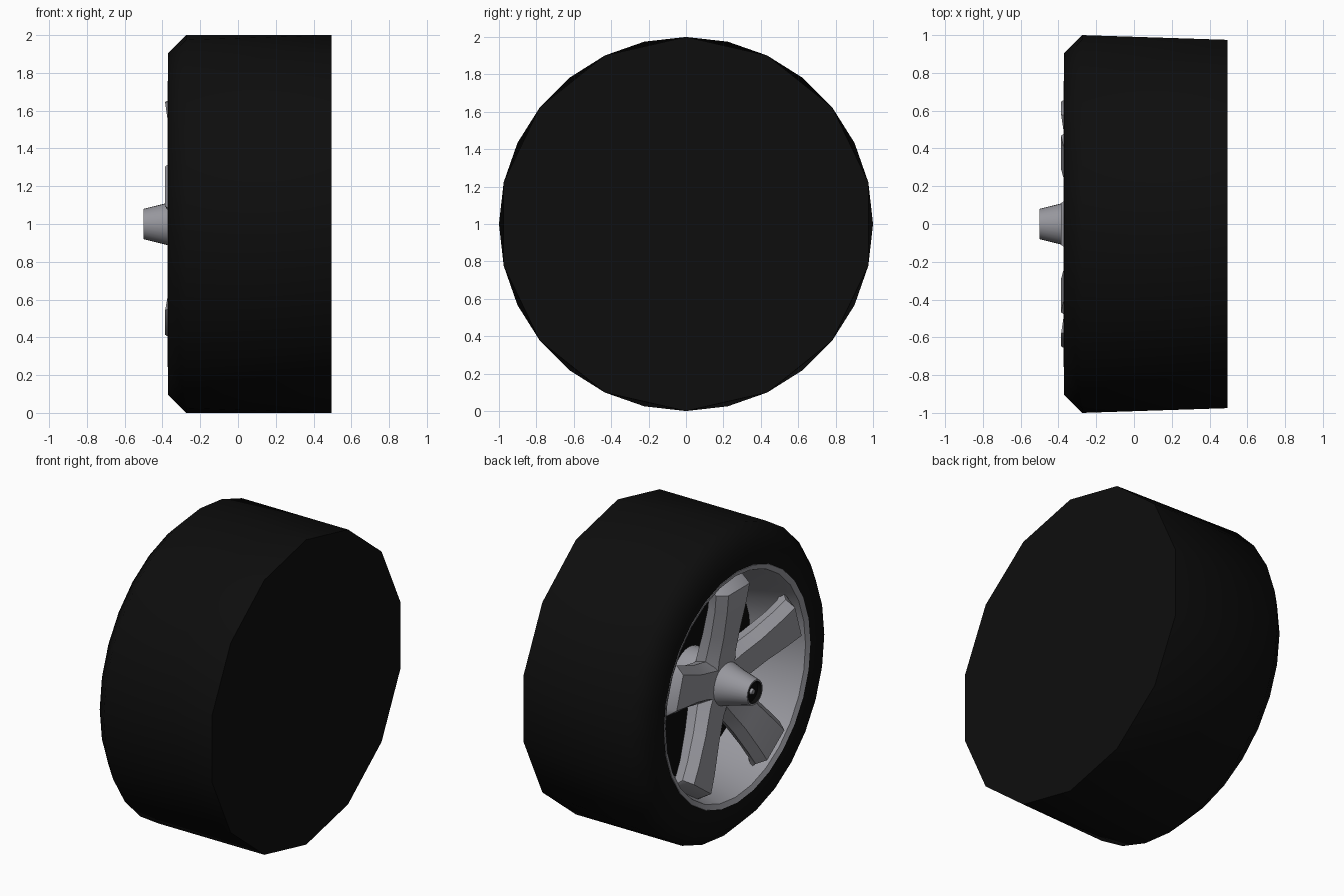
import bpy, bmesh, math

if "Cube" in bpy.data.objects:
    bpy.data.objects.remove(bpy.data.objects["Cube"])

CZ = 1.0      # axle height
N = 28        # sides of the round parts


def mat(name, c):
    m = bpy.data.materials.new(name)
    m.diffuse_color = (*c, 1)
    m.use_nodes = True
    m.node_tree.nodes["Principled BSDF"].inputs["Base Color"].default_value = m.diffuse_color
    return m


RUBBER = mat("black_rubber", (0.004, 0.004, 0.004))
METAL = mat("grey_alloy", (0.31, 0.31, 0.34))
DARK = mat("dark_recess", (0.003, 0.003, 0.003))


def pt(x, r, t, side=0.0):
    """Point at radius r and clock angle t about the axle, shifted sideways."""
    return (x, r * math.sin(t) + side * math.cos(t),
            CZ + r * math.cos(t) - side * math.sin(t))


def ring(bm, x, r, n):
    return [bm.verts.new(pt(x, r, 2 * math.pi * k / n)) for k in range(n)]


def bridge(bm, a, b, m=0):
    n = len(a)
    for k in range(n):
        j = (k + 1) % n
        bm.faces.new((a[k], a[j], b[j], b[k])).material_index = m


def finish(bm, name, mats, angle=40):
    me = bpy.data.meshes.new(name)
    bm.normal_update()
    bm.to_mesh(me)
    bm.free()
    ob = bpy.data.objects.new(name, me)
    bpy.context.collection.objects.link(ob)
    for m in mats:
        me.materials.append(m)
    bpy.ops.object.select_all(action='DESELECT')
    ob.select_set(True)
    bpy.context.view_layer.objects.active = ob
    bpy.ops.object.shade_smooth_by_angle(angle=math.radians(angle))
    return ob


def lathe(name, profile, mats, slots):
    """Turn (x, r) points about the axle, closing the last ring with a cap."""
    bm = bmesh.new()
    rings = [ring(bm, x, r, N) for x, r in profile]
    for a, b, m in zip(rings, rings[1:], slots):
        bridge(bm, a, b, m)
    bm.faces.new(rings[-1]).material_index = slots[-1]
    return finish(bm, name, mats)


# tyre: coarse closed back ring, finer tread shoulder and sidewall
bm = bmesh.new()
back = ring(bm, 0.495, 1.0, N // 2)
shoulder = ring(bm, -0.275, 1.0, N)
wall = ring(bm, -0.37, 0.905, N)
lip = ring(bm, -0.37, 0.757, N)
for k in range(N // 2):
    b0, b1 = back[k], back[(k + 1) % (N // 2)]
    a0, a1, a2 = shoulder[2 * k], shoulder[2 * k + 1], shoulder[(2 * k + 2) % N]
    bm.faces.new((b0, a1, a0))
    bm.faces.new((b0, b1, a1))
    bm.faces.new((b1, a2, a1))
bridge(bm, shoulder, wall)
bridge(bm, wall, lip)
bm.faces.new(back[::-1])
finish(bm, "tyre", [RUBBER], 50)

# rim: lip, barrel and dark back plate
lathe("rim", [(-0.36, 0.765), (-0.373, 0.757), (-0.36, 0.725), (-0.30, 0.705), (-0.02, 0.64)],
      [METAL, DARK], [0, 0, 0, 0, 1])

# hub cone with dark recessed tip and a small pin
lathe("hub", [(-0.02, 0.17), (-0.20, 0.17), (-0.30, 0.135), (-0.37, 0.113),
              (-0.50, 0.08), (-0.50, 0.07), (-0.475, 0.065), (-0.475, 0.02), (-0.49, 0.015)],
      [METAL, DARK], [0, 0, 0, 0, 0, 1, 1, 0, 0])

# five spokes, lofted outwards: radius, front x, front half width, back half width, depth
SECTIONS = [(0.05, -0.29, 0.09, 0.15, 0.16),
            (0.18, -0.30, 0.085, 0.13, 0.15),
            (0.35, -0.335, 0.085, 0.13, 0.14),
            (0.53, -0.37, 0.10, 0.145, 0.13),
            (0.645, -0.386, 0.11, 0.155, 0.13),
            (0.70, -0.30, 0.11, 0.155, 0.06)]
for i in range(5):
    t = 2 * math.pi * i / 5
    bm = bmesh.new()
    loops = []
    for r, x, wf, wb, d in SECTIONS:
        shape = [(x, -wf), (x, wf), (x + d * 0.45, wb), (x + d, wb * 0.8),
                 (x + d, -wb * 0.8), (x + d * 0.45, -wb)]
        loops.append([bm.verts.new(pt(px, r, t, s)) for px, s in shape])
    for a, b in zip(loops, loops[1:]):
        bridge(bm, a, b)
    bm.faces.new(loops[0])
    bm.faces.new(loops[-1][::-1])
    bmesh.ops.recalc_face_normals(bm, faces=bm.faces)
    finish(bm, f"spoke_{i + 1}", [METAL], 45)
